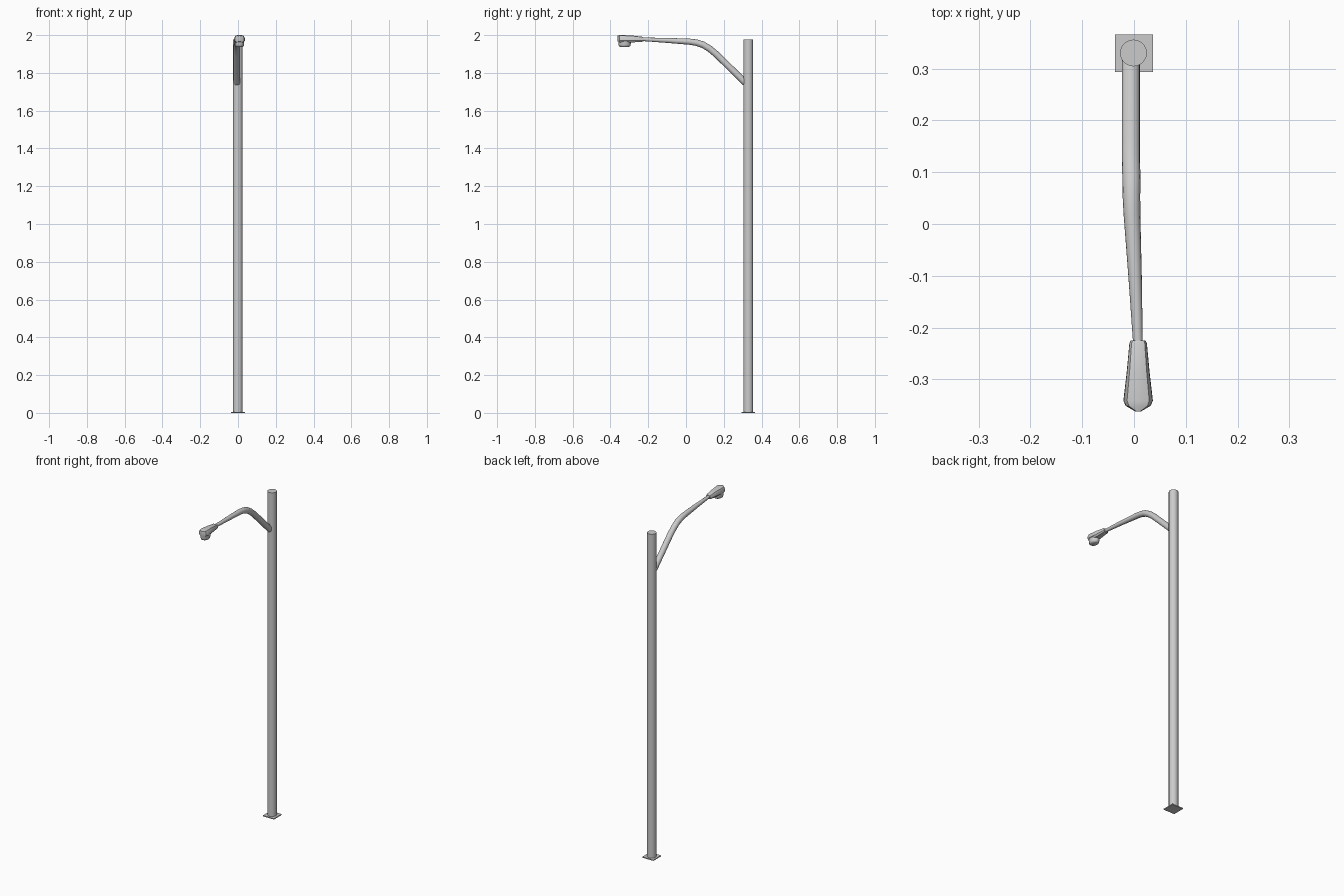
import bpy, bmesh, math
from mathutils import Vector

if "Cube" in bpy.data.objects:
    bpy.data.objects.remove(bpy.data.objects["Cube"])


def loft(name, rings, angle=40):
    """Skin equal-length rings of points into a capped, closed mesh."""
    bm = bmesh.new()
    vs = [[bm.verts.new(p) for p in ring] for ring in rings]
    n = len(rings[0])
    for a, b in zip(vs, vs[1:]):
        for i in range(n):
            j = (i + 1) % n
            bm.faces.new((a[i], a[j], b[j], b[i]))
    bm.faces.new(vs[0])
    bm.faces.new(vs[-1])
    bmesh.ops.recalc_face_normals(bm, faces=bm.faces)
    me = bpy.data.meshes.new(name)
    bm.to_mesh(me)
    bm.free()
    ob = bpy.data.objects.new(name, me)
    bpy.context.collection.objects.link(ob)
    bpy.context.view_layer.objects.active = ob
    ob.select_set(True)
    bpy.ops.object.shade_smooth_by_angle(angle=math.radians(angle))
    ob.select_set(False)
    return ob


def circle(center, u, v, r, n=20):
    return [center + r * (math.cos(t) * u + math.sin(t) * v)
            for t in (2 * math.pi * i / n for i in range(n))]


X, Y, Z = Vector((1, 0, 0)), Vector((0, 1, 0)), Vector((0, 0, 1))

# Square base plate
bpy.ops.mesh.primitive_cube_add(size=1, location=(0, 0.3295, 0.003))
plate = bpy.context.object
plate.name = "base_plate"
plate.scale = (0.074, 0.073, 0.006)
plate.select_set(False)

# Straight round pole
loft("pole", [circle(Vector((-0.001, 0.33, z)), X, Y, 0.0258, 24)
              for z in (0.004, 1.976)])

# Bent, tapering arm: x, y, z, radius
path = [(-0.006, 0.315, 1.747, 0.0175), (-0.006, 0.16, 1.899, 0.0175),
        (-0.006, 0.125, 1.928, 0.0175), (-0.005, 0.09, 1.949, 0.0175),
        (-0.005, 0.055, 1.960, 0.0170), (-0.004, 0.02, 1.965, 0.0162),
        (0.002, -0.10, 1.972, 0.0130), (0.0078, -0.235, 1.978, 0.0092)]
pts = [Vector(p[:3]) for p in path]
rings = []
for i, p in enumerate(pts):
    t = (pts[min(i + 1, len(pts) - 1)] - pts[max(i - 1, 0)]).normalized()
    u = X
    rings.append(circle(p, u, t.cross(u).normalized(), path[i][3], 16))
loft("arm", rings)


# Lamp housing: chamfered sections along y
CX = 0.008


def section(y, w, z0, z1):
    h = z1 - z0
    half = [(0.7, z0), (1.0, z0 + 0.25 * h), (0.97, z0 + 0.65 * h),
            (0.75, z0 + 0.93 * h), (0.3, z1)]
    full = half + [(-a, z) for a, z in reversed(half)]
    return [(CX + a * w, y, z) for a, z in full]


loft("lamp_housing", [
    section(-0.225, 0.0145, 1.967, 1.988),
    section(-0.231, 0.0170, 1.965, 1.991),
    section(-0.285, 0.0220, 1.961, 1.998),
    section(-0.341, 0.0285, 1.961, 2.000),
    section(-0.351, 0.0240, 1.962, 2.000),
    section(-0.362, 0.0050, 1.966, 1.998)], 35)


# Glass bowl hanging under the housing
def oval(z, s):
    return [(CX + 0.025 * s * math.cos(t), -0.325 + 0.033 * s * math.sin(t), z)
            for t in (2 * math.pi * i / 16 for i in range(16))]


loft("lamp_bowl", [oval(1.970, 1), oval(1.949, 0.98),
                   oval(1.941, 0.88), oval(1.937, 0.66)], 50)
